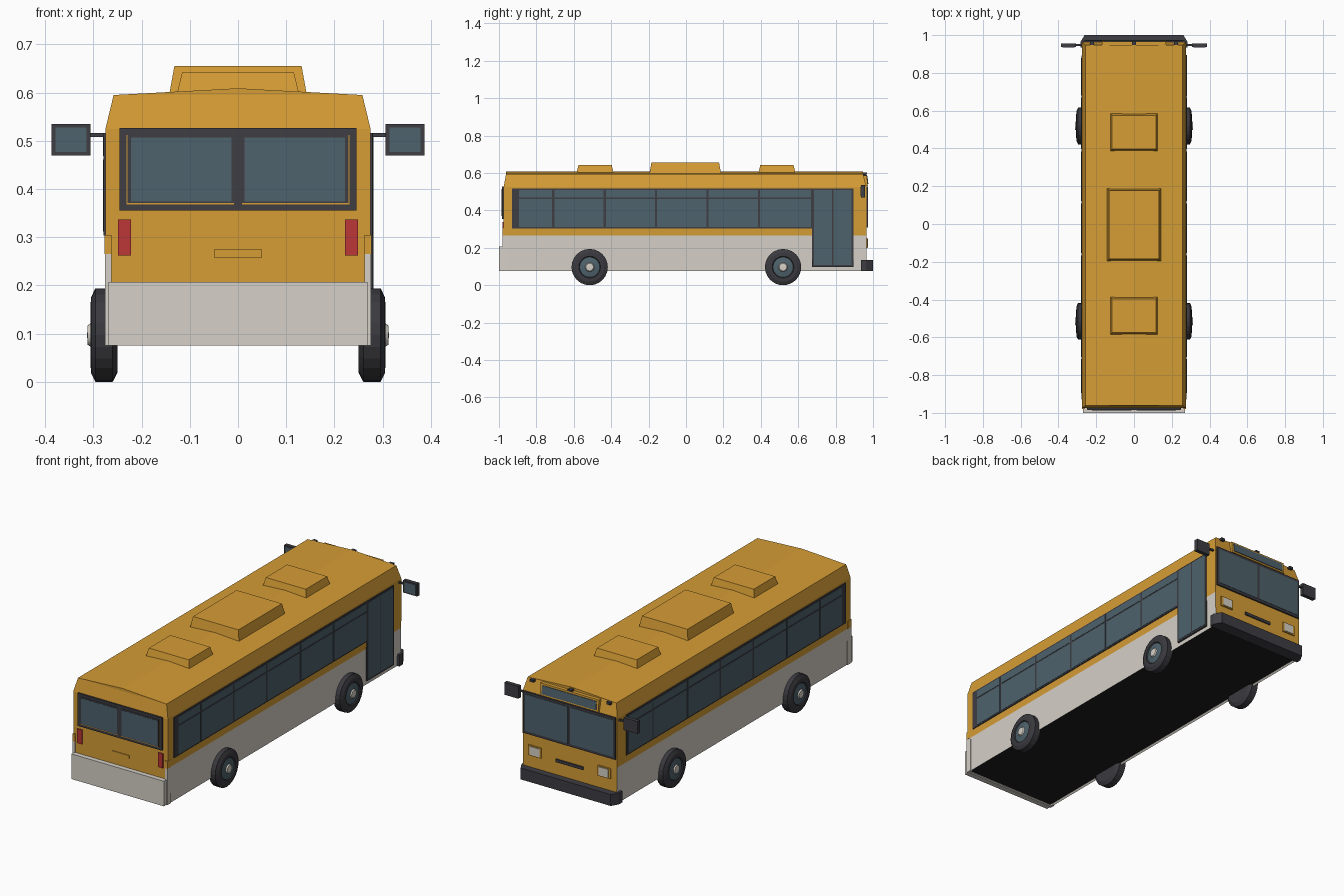
import bpy, bmesh, math

if "Cube" in bpy.data.objects:
    bpy.data.objects.remove(bpy.data.objects["Cube"])


def material(name, r, g, b):
    m = bpy.data.materials.new(name)
    lin = [((c / 255 + 0.055) / 1.055) ** 2.4 for c in (r, g, b)]
    m.diffuse_color = (*lin, 1)
    m.use_nodes = True
    m.node_tree.nodes["Principled BSDF"].inputs["Base Color"].default_value = m.diffuse_color
    return m


ORANGE = material("orange paint", 214, 157, 53)
CREAM = material("cream paint", 214, 209, 200)
GLASS = material("tinted glass", 78, 98, 108)
FRAME = material("dark trim", 61, 61, 67)
TYRE = material("tyre rubber", 58, 58, 63)
BLACK = material("underside black", 30, 30, 32)
RED = material("red lamp", 188, 54, 54)


def finish(name, bm, *mats):
    bmesh.ops.recalc_face_normals(bm, faces=bm.faces)
    me = bpy.data.meshes.new(name)
    bm.to_mesh(me)
    bm.free()
    for m in mats:
        me.materials.append(m)
    ob = bpy.data.objects.new(name, me)
    bpy.context.collection.objects.link(ob)
    return ob


def box(name, x, y, z, mat, taper=(0, 0)):
    """Box from (min, max) ranges; taper pulls the top edges inward."""
    bm = bmesh.new()
    bmesh.ops.create_cube(bm, size=1)
    for v in bm.verts:
        sx, sy, sz = (1 if c > 0 else -1 for c in v.co)
        top = sz > 0
        v.co = (x[sx > 0] - sx * taper[0] * top,
                y[sy > 0] - sy * taper[1] * top, z[top])
    return finish(name, bm, mat)


def mirrored(x, s):
    return tuple(sorted((x[0] * s, x[1] * s)))


# Body shell: rows of half width, height, rear y, front y
rows = [(0.271, 0.075, -0.975, 0.964), (0.274, 0.265, -0.975, 0.964),
        (0.275, 0.31, -0.975, 0.964), (0.275, 0.525, -0.975, 0.964),
        (0.258, 0.595, -0.962, 0.947)]
bm = bmesh.new()
rings = [[bm.verts.new(p) for p in ((-x, a, z), (x, a, z), (x, b, z), (-x, b, z))]
         for x, z, a, b in rows]
for i in range(len(rings) - 1):
    lo, hi = rings[i], rings[i + 1]
    for k in range(4):
        n = (k + 1) % 4
        f = bm.faces.new((lo[k], lo[n], hi[n], hi[k]))
        f.material_index = 1 if i == 0 and k % 2 else 0
# crowned roof
r = rings[-1]
back, front = bm.verts.new((0, -0.962, 0.609)), bm.verts.new((0, 0.947, 0.609))
for f in ((r[0], r[1], back), (r[2], r[3], front),
          (r[1], r[2], front, back), (r[3], r[0], back, front)):
    bm.faces.new(f)
# recessed dark floor with a cream rim
floor = bm.faces.new(rings[0])
floor.material_index = 1
bmesh.ops.recalc_face_normals(bm, faces=bm.faces)
bmesh.ops.inset_region(bm, faces=[floor], thickness=0.012, depth=-0.008)
floor.material_index = 2
finish("body_shell", bm, ORANGE, CREAM, BLACK)

# Rear bumper and rear corner posts
box("rear_bumper", (-0.269, 0.269), (-1.0, -0.97), (0.075, 0.207), CREAM)
for s in (-1, 1):
    box("rear_corner_skirt", mirrored((0.262, 0.2755), s), (-0.98, -0.95), (0.075, 0.265), CREAM)
    box("rear_corner_post", mirrored((0.262, 0.2765), s), (-0.98, -0.95), (0.265, 0.305), ORANGE)
    box("tail_lamp", mirrored((0.222, 0.249), s), (-0.981, -0.97), (0.262, 0.337), RED)
box("rear_handle", (-0.05, 0.05), (-0.979, -0.97), (0.258, 0.275), ORANGE)

# Rear window
box("rear_window_frame", (-0.246, 0.246), (-0.984, -0.97), (0.355, 0.527), FRAME)
for s in (-1, 1):
    box("rear_window_trim", mirrored((0.008, 0.231), s), (-0.985, -0.98), (0.368, 0.512), ORANGE)
    box("rear_window_rim", mirrored((0.008, 0.229), s), (-0.986, -0.98), (0.371, 0.514), FRAME)
    box("rear_window_glass", mirrored((0.013, 0.222), s), (-0.987, -0.98), (0.374, 0.507), GLASS)

# Side windows: frame strip, then upper and lower panes
edges = [-0.9, -0.71, -0.435, -0.16, 0.115, 0.39, 0.675, 0.885]
for s in (-1, 1):
    box("side_window_frame", mirrored((0.27, 0.279), s), (-0.93, 0.893), (0.304, 0.516), FRAME)
    count = 7 if s < 0 else 6
    for a, b in zip(edges[:count], edges[1:]):
        for z in ((0.312, 0.461), (0.469, 0.508)):
            box("side_window_glass", mirrored((0.275, 0.2805), s), (a + 0.006, b - 0.006), z, GLASS)

# Passenger door with two leaves
box("door_frame", (0.265, 0.280), (0.674, 0.895), (0.097, 0.516), FRAME)
for y in ((0.684, 0.780), (0.788, 0.885)):
    box("door_glass", (0.275, 0.2815), y, (0.107, 0.508), GLASS)

# Windshield
box("windshield_frame", (-0.268, 0.268), (0.955, 0.972), (0.308, 0.528), FRAME)
for s in (-1, 1):
    box("windshield_glass", mirrored((0.007, 0.256), s), (0.965, 0.974), (0.322, 0.515), GLASS)

# Destination sign above the windshield
box("sign_housing", (-0.17, 0.17), (0.94, 0.972), (0.532, 0.594), ORANGE, (0, 0.006))
box("sign_glass", (-0.158, 0.158), (0.955, 0.975), (0.541, 0.585), GLASS, (0, 0.005))

# Front lamps, grille and marker lamps
for s in (-1, 1):
    box("headlamp_bezel", mirrored((0.165, 0.24), s), (0.96, 0.970), (0.198, 0.252), ORANGE)
    box("headlamp", mirrored((0.172, 0.228), s), (0.96, 0.973), (0.203, 0.247), CREAM)
    box("marker_lamp", mirrored((0.212, 0.234), s), (0.945, 0.965), (0.583, 0.596), FRAME)
box("centre_marker_lamp", (-0.011, 0.011), (0.945, 0.968), (0.594, 0.604), FRAME)
box("grille_slot", (-0.08, 0.08), (0.96, 0.970), (0.203, 0.219), FRAME)

# Front bumper with angled corners
plan = [(-0.284, 0.935), (0.284, 0.935), (0.284, 0.962), (0.262, 1.0), (-0.262, 1.0), (-0.284, 0.962)]
bm = bmesh.new()
face = bm.faces.new([bm.verts.new((x, y, 0.075)) for x, y in plan])
ext = bmesh.ops.extrude_face_region(bm, geom=[face])
for g in ext["geom"]:
    if isinstance(g, bmesh.types.BMVert):
        g.co.z = 0.135
finish("front_bumper", bm, FRAME)

# Wing mirrors on arms
for s in (-1, 1):
    box("mirror_arm", mirrored((0.265, 0.312), s), (0.942, 0.952), (0.508, 0.516), FRAME)
    box("mirror_housing", mirrored((0.306, 0.387), s), (0.936, 0.956), (0.47, 0.535), FRAME)
    box("mirror_glass", mirrored((0.314, 0.379), s), (0.934, 0.94), (0.477, 0.528), GLASS)

# Roof hatches
box("roof_unit", (-0.142, 0.142), (-0.195, 0.187), (0.6, 0.655), ORANGE, (0.01, 0.01))
for s in (-1, 1):
    box("roof_hatch", (-0.126, 0.126), mirrored((0.387, 0.585), s), (0.6, 0.642), ORANGE, (0.01, 0.01))

# Wheels: lathed profile of (x, radius); each band has a material index
profile = [(0.25, 0.0), (0.25, 0.078), (0.26, 0.097), (0.296, 0.097), (0.305, 0.078),
           (0.306, 0.058), (0.301, 0.054), (0.306, 0.024), (0.312, 0.02), (0.313, 0.0)]
bands = [0, 0, 0, 0, 0, 0, 1, 2, 2]
N = 24
for s in (-1, 1):
    for cy in (-0.515, 0.519):
        bm = bmesh.new()
        loops = []
        for x, rad in profile:
            if rad == 0:
                loops.append([bm.verts.new((s * x, cy, 0.097))] * N)
            else:
                loops.append([bm.verts.new((s * x, cy + rad * math.cos(t), 0.097 + rad * math.sin(t)))
                              for t in (2 * math.pi * k / N for k in range(N))])
        for i, band in enumerate(bands):
            for k in range(N):
                n = (k + 1) % N
                quad = (loops[i][k], loops[i][n], loops[i + 1][n], loops[i + 1][k])
                f = bm.faces.new(list(dict.fromkeys(quad)))
                f.material_index = band
        finish("wheel", bm, TYRE, GLASS, CREAM)
